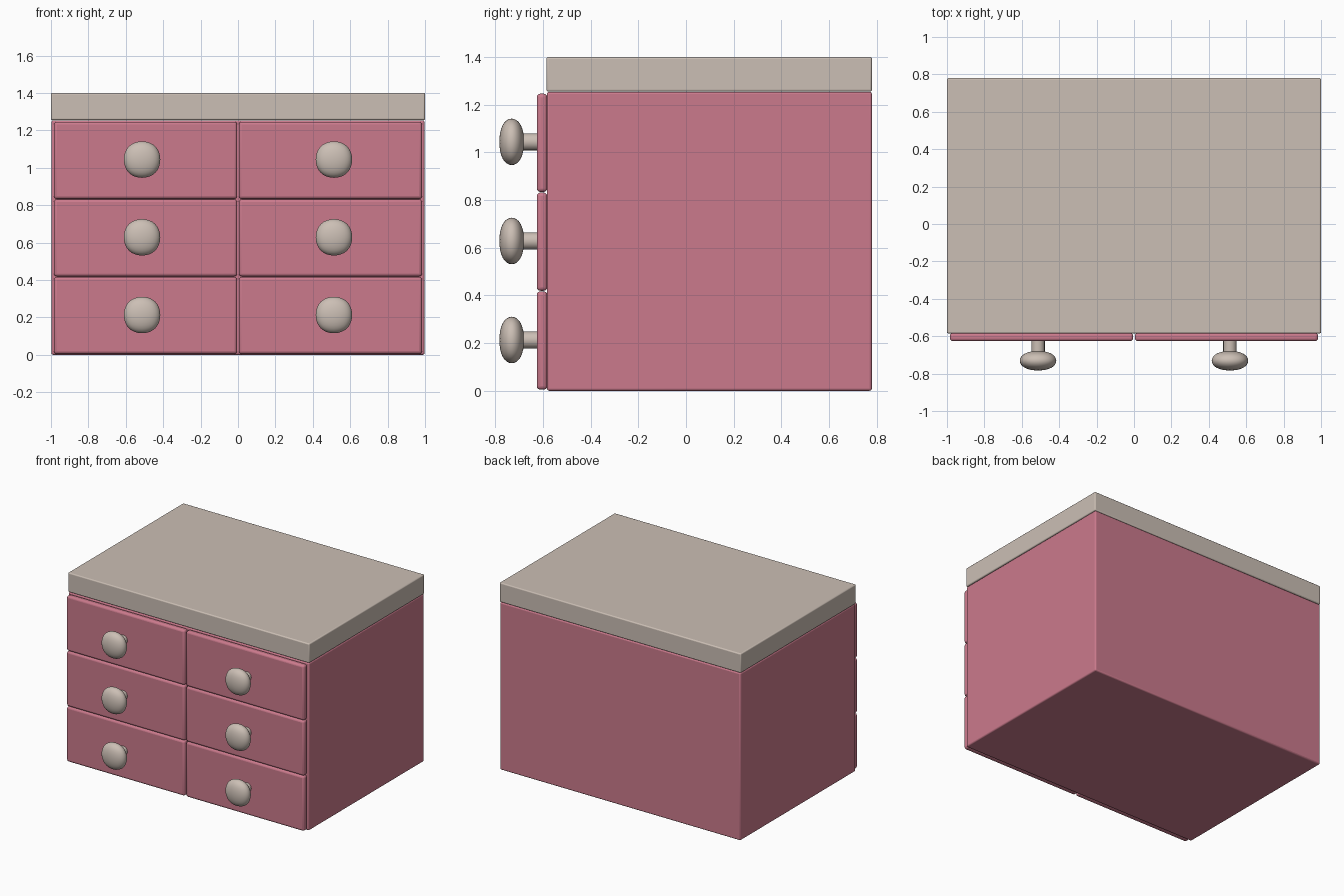
import bpy
import math

if "Cube" in bpy.data.objects:
    bpy.data.objects.remove(bpy.data.objects["Cube"])


def material(name, rgb):
    m = bpy.data.materials.new(name)
    m.diffuse_color = (*rgb, 1.0)
    m.use_nodes = True
    m.node_tree.nodes["Principled BSDF"].inputs["Base Color"].default_value = m.diffuse_color
    return m


PINK = material("dusty_pink_paint", (0.60, 0.195, 0.265))
TAUPE = material("warm_taupe", (0.60, 0.52, 0.46))


def finish(obj, name, mat, angle=30):
    obj.name = name
    obj.data.materials.append(mat)
    bpy.ops.object.shade_smooth_by_angle(angle=math.radians(angle))
    return obj


def box(name, lo, hi, mat, bevel):
    """Bevelled box between two opposite corners."""
    bpy.ops.mesh.primitive_cube_add(size=1, location=[(a + b) / 2 for a, b in zip(lo, hi)])
    obj = bpy.context.object
    obj.scale = [b - a for a, b in zip(lo, hi)]
    bpy.ops.object.transform_apply(location=False, rotation=False, scale=True)
    mod = obj.modifiers.new("soft_edges", "BEVEL")
    mod.width = bevel
    mod.segments = 3
    return finish(obj, name, mat, 50)


def knob(name, x, z):
    """Flattened, slightly squarish knob made from a subdivided cube."""
    bpy.ops.mesh.primitive_cube_add(size=1, location=(x, -0.731, z))
    obj = bpy.context.object
    mod = obj.modifiers.new("round", "SUBSURF")
    mod.levels = mod.render_levels = 3
    bpy.ops.object.modifier_apply(modifier=mod.name)
    obj.dimensions = (0.195, 0.104, 0.195)
    bpy.ops.object.transform_apply(location=False, rotation=False, scale=True)
    finish(obj, name, TAUPE, 60)


def stem(name, x, z):
    bpy.ops.mesh.primitive_cylinder_add(vertices=16, radius=0.036, depth=0.12,
                                        location=(x, -0.665, z),
                                        rotation=(math.pi / 2, 0, 0))
    finish(bpy.context.object, name, TAUPE)


# Cabinet body and thick top slab
box("cabinet_body", (-0.997, -0.584, 0.004), (0.997, 0.78, 1.258), PINK, 0.01)
box("top_slab", (-1.0, -0.585, 1.255), (1.0, 0.78, 1.40), TAUPE, 0.008)

# Two columns of three drawers, each with a knob on a stem
for side, s in (("left", -1), ("right", 1)):
    for row in range(3):
        z0 = 0.005 + row * 0.4145
        zk = 0.213 + row * 0.4155
        xs = sorted((s * 0.005, s * 0.984))
        box(f"drawer_{side}_{row}", (xs[0], -0.626, z0), (xs[1], -0.582, z0 + 0.412), PINK, 0.015)
        stem(f"knob_stem_{side}_{row}", s * 0.513, zk)
        knob(f"knob_{side}_{row}", s * 0.513, zk)

# Stand the base exactly on the ground
bpy.data.objects["cabinet_body"].location.z -= 0.004
